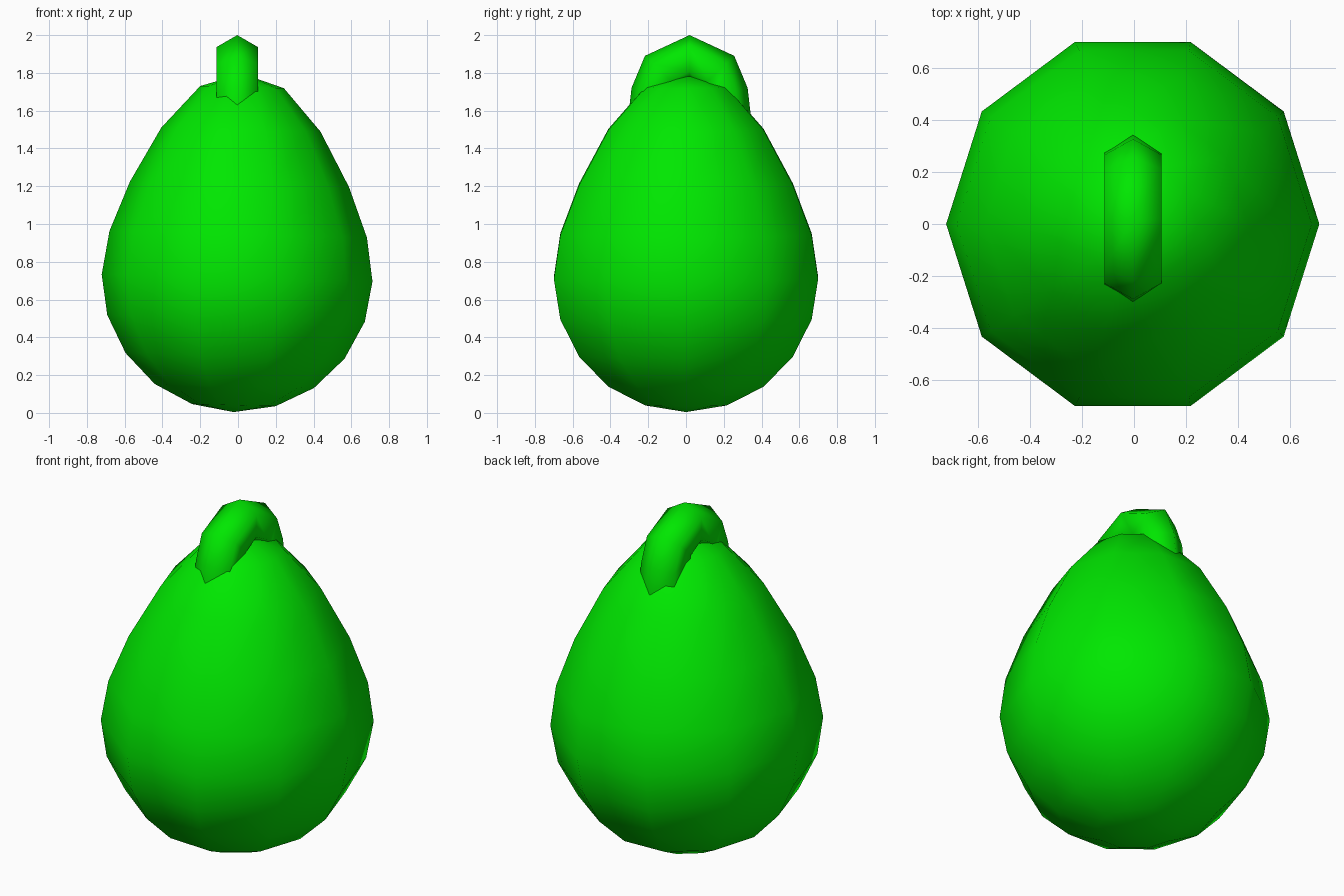
import bpy, bmesh, math
from mathutils import Vector, Matrix

if "Cube" in bpy.data.objects:
    bpy.data.objects.remove(bpy.data.objects["Cube"])

mat = bpy.data.materials.new("green")
mat.diffuse_color = (0.0, 0.8, 0.0, 1)
mat.use_nodes = True
mat.node_tree.nodes["Principled BSDF"].inputs["Base Color"].default_value = mat.diffuse_color


def finish(bm, name):
    bmesh.ops.recalc_face_normals(bm, faces=bm.faces[:])
    for f in bm.faces:
        f.smooth = True
    me = bpy.data.meshes.new(name)
    bm.to_mesh(me)
    bm.free()
    me.materials.append(mat)
    ob = bpy.data.objects.new(name, me)
    bpy.context.collection.objects.link(ob)
    return ob


def bridge(bm, a, b):
    n = len(a)
    for i in range(n):
        j = (i + 1) % n
        bm.faces.new((a[i], a[j], b[j], b[i]))


# Egg body: ten-sided sphere with its rings moved to an egg profile
SIDES = 10
heights = [0.041, 0.142, 0.302, 0.50, 0.714, 0.945, 1.21, 1.50, 1.725]
bm = bmesh.new()
rings = []
for k, z in enumerate(heights, 1):
    r = 0.717 * math.sin(math.pi * k / 10)
    rings.append([bm.verts.new((r * math.cos(math.tau * i / SIDES),
                                1.026 * r * math.sin(math.tau * i / SIDES), z))
                  for i in range(SIDES)])
for a, b in zip(rings, rings[1:]):
    bridge(bm, a, b)
for ring, z in ((rings[0], 0.004), (rings[-1], 1.796)):
    pole = bm.verts.new((0, 0, z))
    for i in range(SIDES):
        bm.faces.new((ring[i], ring[(i + 1) % SIDES], pole))
# slight sideways lean
bmesh.ops.rotate(bm, verts=bm.verts[:], cent=(0, 0, 0.9),
                 matrix=Matrix.Rotation(0.026, 3, 'Y'))
finish(bm, "egg_body")

# Handle: six-sided tube arched over the top, ends sunk into the body
# (y offset, z, angle of the outward direction from vertical)
half = [(0.145, 1.802, 46), (0.184, 1.69, 76), (0.196, 1.577, 85), (0.196, 1.46, 90)]
path = [(-y, z, -a) for y, z, a in reversed(half)] + [(0, 1.873, 0)] + half
bm = bmesh.new()
loops = []
for y, z, deg in path:
    a = math.radians(deg)
    out = Vector((0, math.sin(a), math.cos(a)))
    c = Vector((-0.004, y + 0.019, z))
    loops.append([bm.verts.new(c + 0.127 * (out * math.cos(t) + Vector((math.sin(t), 0, 0))))
                  for t in (math.tau * i / 6 for i in range(6))])
for a, b in zip(loops, loops[1:]):
    bridge(bm, a, b)
bm.faces.new(loops[0])
bm.faces.new(loops[-1])
finish(bm, "top_handle")
